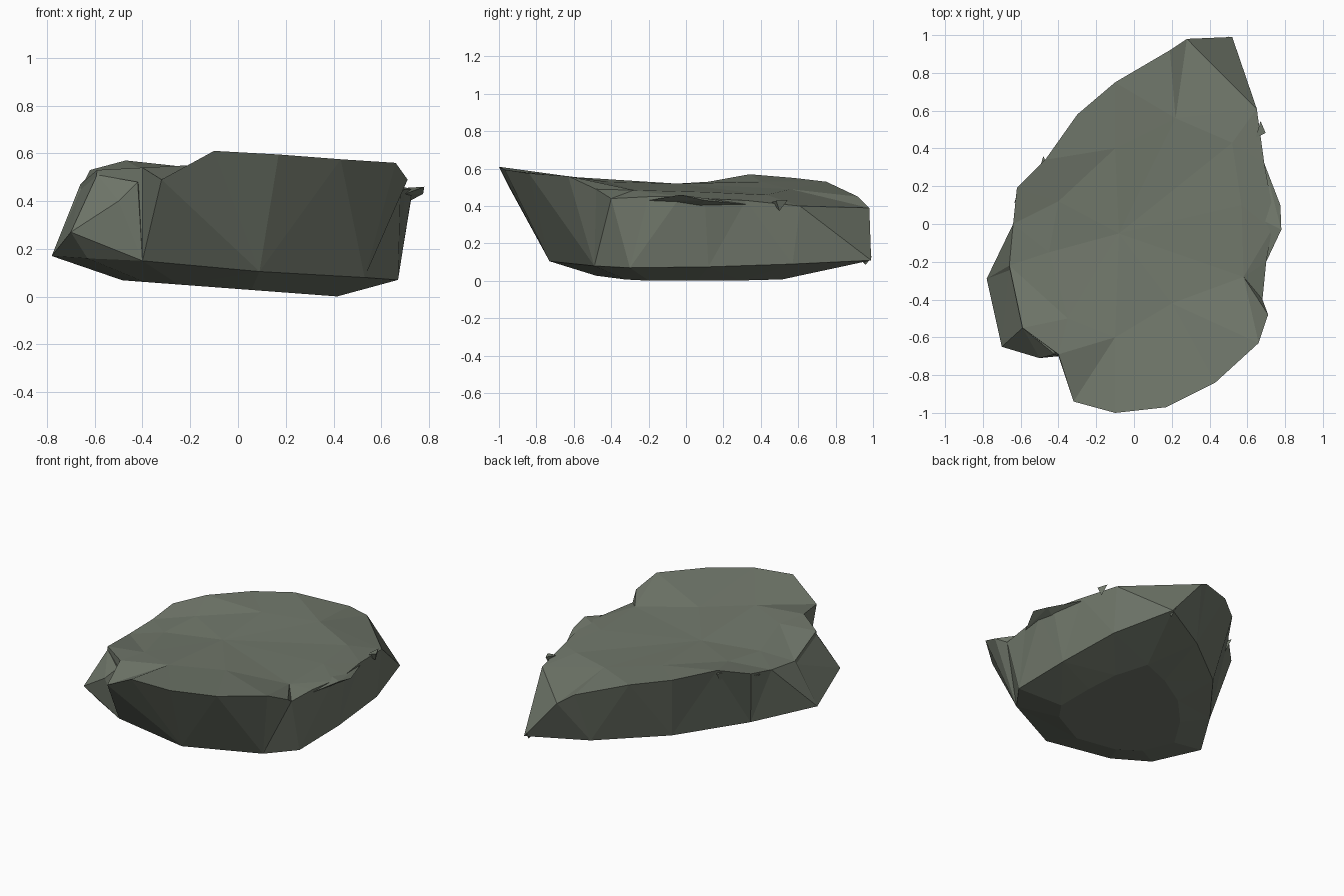
import bpy, bmesh, math
from mathutils import Vector

if "Cube" in bpy.data.objects:
    bpy.data.objects.remove(bpy.data.objects["Cube"])

stone = bpy.data.materials.new("grey_green_stone")
stone.diffuse_color = (0.165, 0.188, 0.148, 1)
stone.use_nodes = True
stone.node_tree.nodes["Principled BSDF"].inputs["Base Color"].default_value = stone.diffuse_color


def finish(bm, name):
    bmesh.ops.recalc_face_normals(bm, faces=bm.faces)
    me = bpy.data.meshes.new(name)
    bm.to_mesh(me)
    bm.free()
    me.materials.append(stone)
    ob = bpy.data.objects.new(name, me)
    bpy.context.collection.objects.link(ob)
    return ob


def bridge(bm, a, b):
    """Triangle strip between two closed rings, always taking the shorter diagonal."""
    i = j = 0
    while i < len(a) or j < len(b):
        a0, b0 = a[i % len(a)], b[j % len(b)]
        a1, b1 = a[(i + 1) % len(a)], b[(j + 1) % len(b)]
        use_a = j >= len(b) or (i < len(a) and (a1.co - b0.co).length < (b1.co - a0.co).length)
        if use_a:
            bm.faces.new((a0, a1, b0))
            i += 1
        else:
            bm.faces.new((a0, b1, b0))
            j += 1


def fan(bm, ring, centre):
    c = bm.verts.new(centre)
    for k, v in enumerate(ring):
        bm.faces.new((v, ring[(k + 1) % len(ring)], c))


def hull(name, pts):
    bm = bmesh.new()
    for p in pts:
        bm.verts.new(p)
    bmesh.ops.convex_hull(bm, input=bm.verts)
    loose = [v for v in bm.verts if not v.link_faces]
    bmesh.ops.delete(bm, geom=loose, context='VERTS')
    return finish(bm, name)


# main slab: broken top rim, shallow top, lower edge, small tilted base
rim = [(-.10, -1, .61), (.17, -.97, .595), (.43, -.84, .575), (.66, -.63, .56),
       (.71, -.48, .49), (.68, -.40, .44), (.70, -.20, .45), (.73, -.03, .45),
       (.73, .10, .44), (.69, .32, .43), (.65, .61, .40),
       (.28, .98, .39), (.19, .92, .45), (-.10, .75, .53), (-.30, .58, .55),
       (-.47, .34, .57), (-.62, .19, .53), (-.64, 0, .49), (-.66, -.22, .47),
       (-.59, -.55, .53), (-.40, -.69, .54), (-.32, -.94, .49)]
dish = [(-.10, -.60, .555), (.20, -.42, .53), (.58, -.28, .485), (.57, .10, .475),
        (.52, .43, .46), (.22, .56, .49), (-.10, .40, .53), (-.40, .12, .53),
        (-.45, -.15, .51), (-.35, -.50, .535)]
edge = [(.09, -.73, .105), (.53, -.49, .08), (.67, -.30, .07), (.67, .12, .075),
        (.64, .57, .09), (.52, .99, .11), (.16, .79, .10), (-.23, .48, .12),
        (-.54, .08, .14), (-.78, -.29, .17), (-.63, -.58, .16), (-.40, -.70, .15)]
base = []
for x, y, z in edge:
    bx, by = x * .62, y * (.52 if y > 0 else .66)
    base.append((bx, by, max(0, .032 - .075 * bx)))

bm = bmesh.new()
inner, top, mid, low = [[bm.verts.new(p) for p in r] for r in (dish, rim, edge, base)]
fan(bm, inner, (-.08, -.05, .52))
bridge(bm, inner, top)
bridge(bm, top, mid)
bridge(bm, mid, low)
fan(bm, low, (0, 0, .032))
finish(bm, "rock_slab")

# bulging front left corner
hull("corner_block", [(-.70, -.65, .27), (-.40, -.70, .15), (-.78, -.29, .17),
                      (-.63, -.58, .16), (-.50, -.71, .40), (-.59, -.55, .51),
                      (-.66, -.22, .45), (-.42, -.69, .48), (-.35, -.45, .25)])

# broken ledge along the right side
hull("right_ledge", [(.70, -.20, .43), (.78, -.03, .46), (.775, .10, .43), (.69, .32, .41),
                     (.66, .05, .37), (.62, .05, .45)])

# small broken chips along the rim
chips = [((-.48, .31, .54), .05), ((-.61, .15, .50), .04), ((.67, .50, .42), .045),
         ((.50, .96, .12), .035)]
for n, ((x, y, z), s) in enumerate(chips):
    hull("rim_chip_%d" % n, [(x - s * .6, y - s, z), (x + s * .6, y - s * .4, z + s * .2),
                             (x, y + s, z + s * .3), (x + s * .2, y, z - s)])
